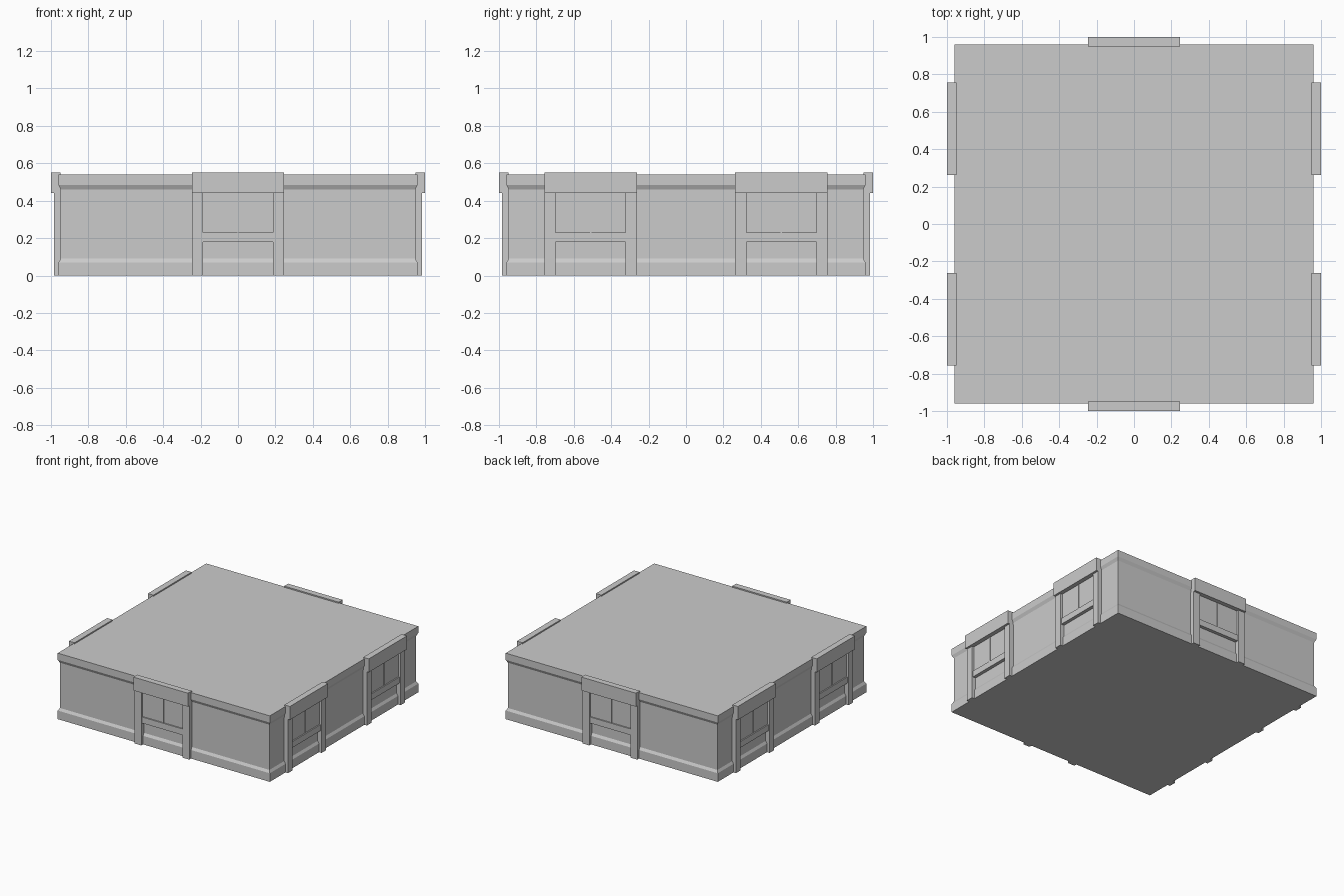
import bpy, bmesh, math
from mathutils import Matrix

if "Cube" in bpy.data.objects:
    bpy.data.objects.remove(bpy.data.objects["Cube"])

def make_object(name, bm):
    bmesh.ops.recalc_face_normals(bm, faces=bm.faces)
    mesh = bpy.data.meshes.new(name)
    bm.to_mesh(mesh)
    bm.free()
    obj = bpy.data.objects.new(name, mesh)
    bpy.context.collection.objects.link(obj)
    return obj

def block(name, x, y, z, matrix):
    """Box from (min, max) ranges, placed by a wall matrix."""
    bm = bmesh.new()
    bmesh.ops.create_cube(bm, size=1)
    for v in bm.verts:
        v.co = [(r[0] + r[1]) / 2 + c * (r[1] - r[0]) for r, c in zip((x, y, z), v.co)]
    bm.transform(matrix)
    return make_object(name, bm)

# Main building: square rings give plinth, wall, cornice and flat roof
bm = bmesh.new()
rings = []
for half, z in [(.96, 0), (.96, .07), (.948, .09), (.948, .46), (.96, .485), (.96, .54)]:
    rings.append([bm.verts.new((sx * half, sy * half, z))
                  for sx, sy in ((-1, -1), (1, -1), (1, 1), (-1, 1))])
for a, b in zip(rings, rings[1:]):
    for i in range(4):
        j = (i + 1) % 4
        bm.faces.new((a[i], a[j], b[j], b[i]))
bm.faces.new(rings[0][::-1])
bm.faces.new(rings[-1])
make_object("building_shell", bm)

def bay(label, angle, offset):
    """Shopfront bay on a wall; modelled facing -y then turned."""
    m = Matrix.Rotation(angle, 4, 'Z') @ Matrix.Translation((offset, 0, 0))
    for side, x in (("left", (-.247, -.187)), ("right", (.187, .247))):
        block(f"{label}_{side}_pillar", x, (-.983, -.94), (0, .445), m)
    block(f"{label}_fascia", (-.247, .247), (-1, -.95), (.44, .55), m)
    # Overhanging window sill, glazing and centre bar
    block(f"{label}_sill", (-.187, .187), (-.975, -.94), (.18, .23), m)
    block(f"{label}_window", (-.187, .187), (-.965, -.94), (.23, .44), m)
    block(f"{label}_centre_bar", (-.004, .004), (-.97, -.96), (.23, .44), m)

# One bay front and back, two on each side
bay("front_bay", 0, 0)
bay("back_bay", math.pi, 0)
for name, angle in (("right", math.pi / 2), ("left", -math.pi / 2)):
    for number, offset in ((1, -.51), (2, .51)):
        bay(f"{name}_bay_{number}", angle, offset)
